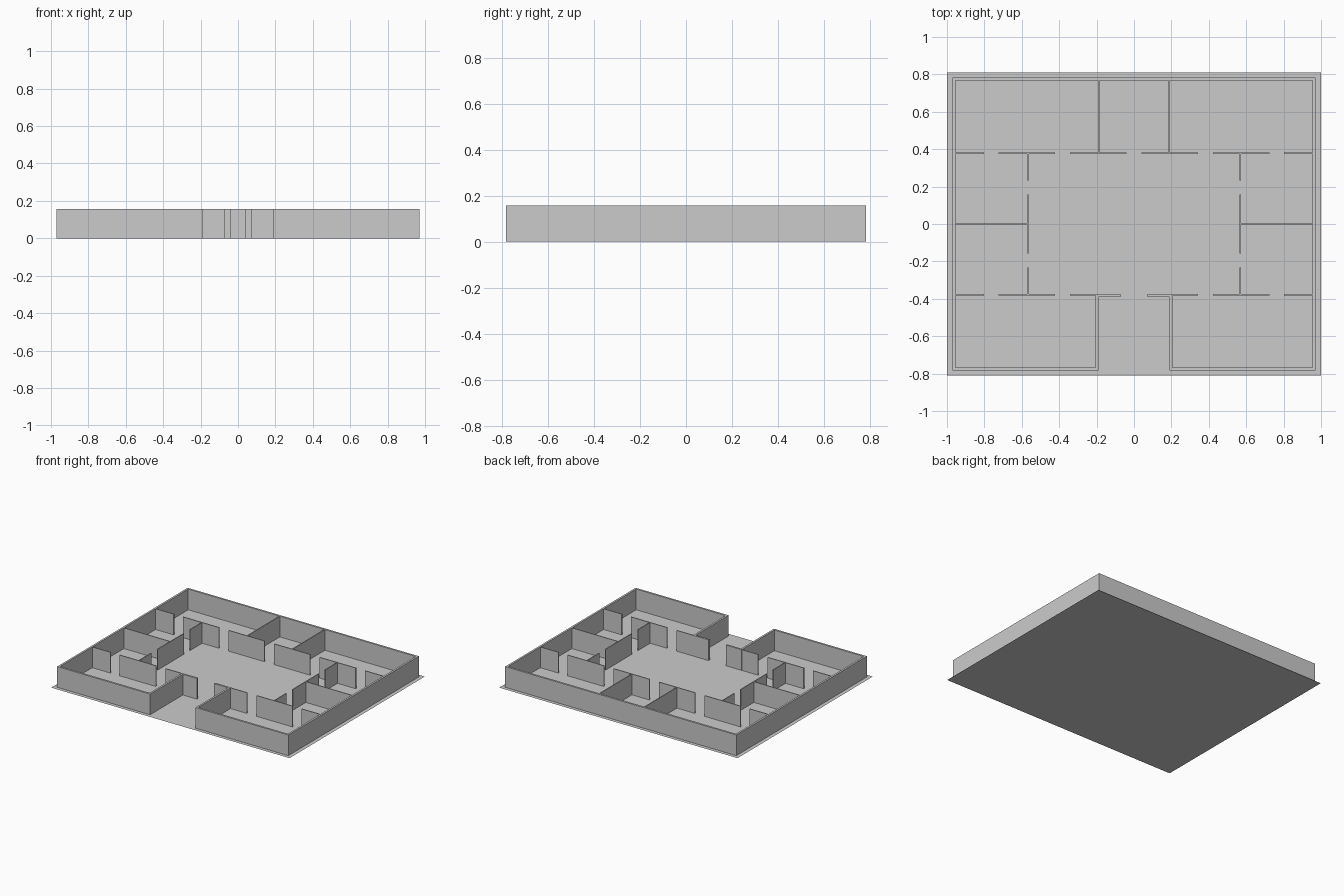
import bpy, bmesh

if "Cube" in bpy.data.objects:
    bpy.data.objects.remove(bpy.data.objects["Cube"])

TOP = 0.157   # wall height
T = 0.007     # partition thickness


def make_object(name, bm):
    bmesh.ops.recalc_face_normals(bm, faces=bm.faces)
    mesh = bpy.data.meshes.new(name)
    bm.to_mesh(mesh)
    bm.free()
    obj = bpy.data.objects.new(name, mesh)
    bpy.context.collection.objects.link(obj)
    return obj


def add_prism(bm, outline, z0=0.0, z1=TOP):
    face = bm.faces.new([bm.verts.new((x, y, z0)) for x, y in outline])
    ext = bmesh.ops.extrude_face_region(bm, geom=[face], use_keep_orig=True)
    verts = [v for v in ext["geom"] if isinstance(v, bmesh.types.BMVert)]
    bmesh.ops.translate(bm, verts=verts, vec=(0, 0, z1 - z0))


def add_wall(bm, x0, x1, y0, y1):
    add_prism(bm, [(x0, y0), (x1, y0), (x1, y1), (x0, y1)])


# Ground slab: a thin sheet
bm = bmesh.new()
bm.faces.new([bm.verts.new((x, y, 0)) for x, y in
              ((-1, -.81), (1, -.81), (1, .81), (-1, .81))])
make_object("floor", bm)

# Outer wall with recessed entrance, right half outline mirrored to the left
outer = [(.97, .782), (.97, -.782), (.19, -.782), (.19, -.389), (.073, -.389)]
inner = [(.073, -.375), (.205, -.375), (.205, -.767), (.955, -.767), (.955, .767)]


def mirror(points):
    return [(-x, y) for x, y in reversed(points)]


# the ribbon is split at the back centre so each half stays a simple polygon
bm = bmesh.new()
right = [(0, .782)] + outer + inner + [(0, .767)]
add_prism(bm, right)
add_prism(bm, mirror(right))
bmesh.ops.remove_doubles(bm, verts=bm.verts, dist=1e-5)
seam = [f for f in bm.faces if all(abs(v.co.x) < 1e-5 for v in f.verts)]
bmesh.ops.delete(bm, geom=seam, context='FACES_ONLY')
bmesh.ops.dissolve_limit(bm, angle_limit=0.01, verts=bm.verts, edges=bm.edges)
make_object("outer_wall", bm)

# Partitions, mirrored left and right, with doorway gaps
bm = bmesh.new()
for s in (-1, 1):
    def wall_x(a, b, y):
        add_wall(bm, *sorted((s * a, s * b)), y - T / 2, y + T / 2)

    def wall_y(x, a, b):
        add_wall(bm, s * x - T / 2, s * x + T / 2, a, b)

    # corridor walls along x
    for y in (.379, -.379):
        wall_x(.802, .955, y)
        wall_x(.422, .725, y)
    wall_x(.04, .342, .379)
    wall_x(.205, .342, -.379)
    # side room walls along y
    for a, b in ((.233, .379), (-.157, .157), (-.379, -.233)):
        wall_y(.568, a, b)
    # dividers between rooms
    wall_x(.568, .955, 0)
    wall_y(.189, .379, .767)
make_object("partitions", bm)
